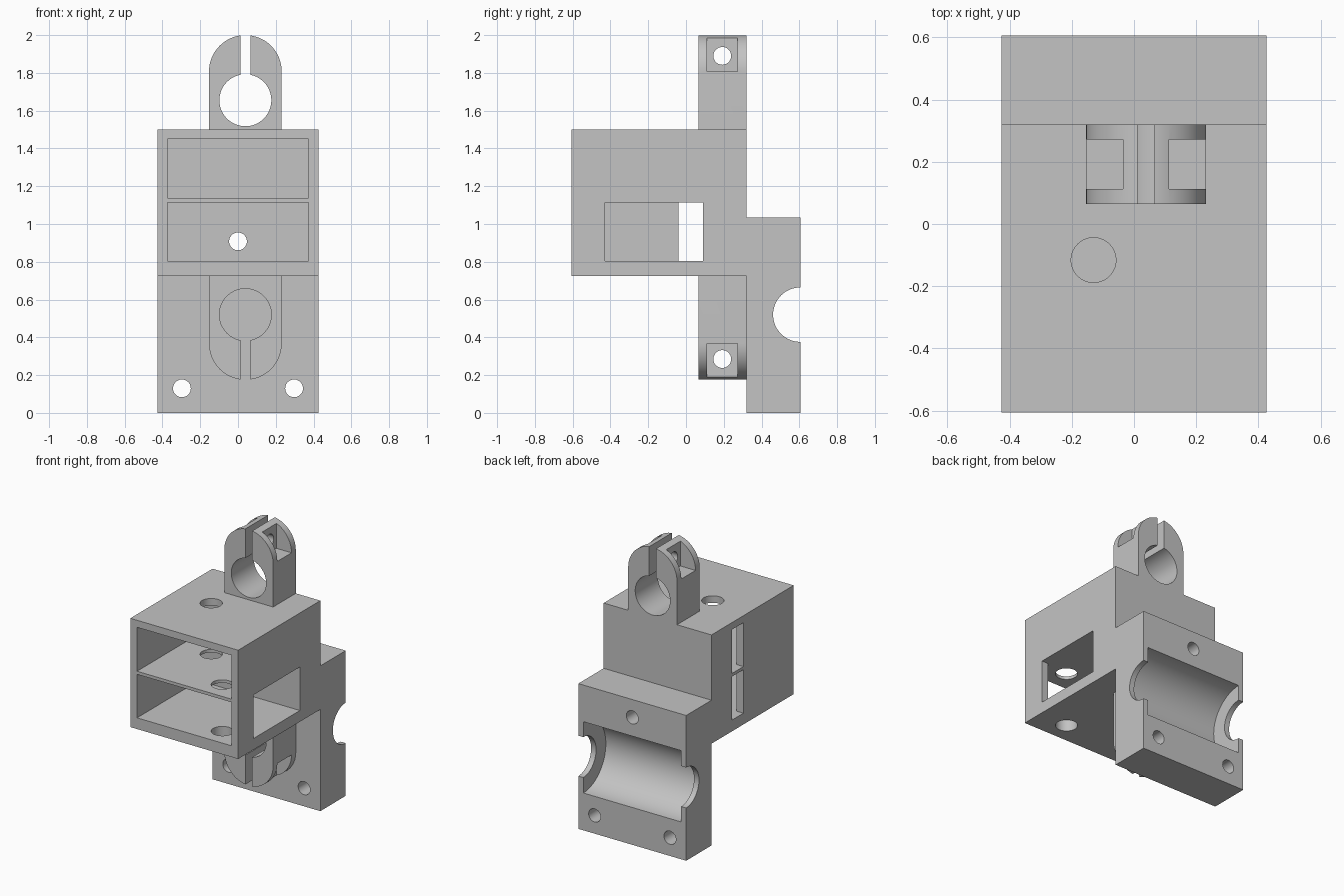
import bpy, bmesh, math
from mathutils import Matrix, Vector

cube = bpy.data.objects.get("Cube")
if cube:
    bpy.data.objects.remove(cube, do_unlink=True)

grey = bpy.data.materials.new("plain grey")
grey.use_nodes = True
grey.diffuse_color = (0.55, 0.55, 0.55, 1)
grey.node_tree.nodes["Principled BSDF"].inputs["Base Color"].default_value = grey.diffuse_color


def finish(name, bm):
    bmesh.ops.recalc_face_normals(bm, faces=bm.faces)
    mesh = bpy.data.meshes.new(name)
    bm.to_mesh(mesh)
    bm.free()
    mesh.materials.append(grey)
    obj = bpy.data.objects.new(name, mesh)
    bpy.context.scene.collection.objects.link(obj)
    return obj


def box(name, x, y, z):
    """Box from three (low, high) ranges."""
    bm = bmesh.new()
    bmesh.ops.create_cube(bm, size=1)
    for v in bm.verts:
        v.co = Vector([sum(r) / 2 + c * (r[1] - r[0]) for c, r in zip(v.co, (x, y, z))])
    return finish(name, bm)


def rod(name, axis, centre, radius, length):
    """Cylinder along the given axis."""
    turn = {"X": Matrix.Rotation(math.pi / 2, 4, "Y"),
            "Y": Matrix.Rotation(math.pi / 2, 4, "X"),
            "Z": Matrix.Identity(4)}[axis]
    bm = bmesh.new()
    bmesh.ops.create_cone(bm, cap_ends=True, segments=64, radius1=radius, radius2=radius,
                          depth=length, matrix=Matrix.Translation(centre) @ turn)
    return finish(name, bm)


def prism(name, profile, axis, low, high):
    """Extrude a profile: (y, z) points along X or (x, z) points along Y."""
    bm = bmesh.new()
    place = (lambda p: (low, *p)) if axis == "X" else (lambda p: (p[0], low, p[1]))
    face = bm.faces.new([bm.verts.new(place(p)) for p in profile])
    new = bmesh.ops.extrude_face_region(bm, geom=[face])["geom"]
    step = Vector((high - low, 0, 0) if axis == "X" else (0, high - low, 0))
    bmesh.ops.translate(bm, vec=step, verts=[g for g in new if isinstance(g, bmesh.types.BMVert)])
    return finish(name, bm)


def combine(target, tool, operation="DIFFERENCE"):
    mod = target.modifiers.new("join", "BOOLEAN")
    mod.operation, mod.solver, mod.object = operation, "EXACT", tool
    bpy.context.view_layer.objects.active = target
    bpy.ops.object.modifier_apply(modifier=mod.name)
    bpy.data.objects.remove(tool, do_unlink=True)


HALF, FRONT, MID, BACK = 0.425, -0.605, 0.32, 0.605
MX = 0.039   # clamp centre in x


def clamp(name, base, way, height, y_back):
    """Split rod clamp standing on base, pointing up (way 1) or down (way -1)."""
    r = 0.1925
    at = lambda h: base + way * h
    span = lambda a, b: sorted((at(a), at(b)))
    arc = height - r
    outline = [(MX - r, at(-0.02)), (MX + r, at(-0.02))]
    outline += [(MX + r * math.cos(i * math.pi / 32), at(arc + r * math.sin(i * math.pi / 32)))
                for i in range(33)]
    obj = prism(name, outline, "Y", 0.065, y_back)
    bore = height - 0.345
    combine(obj, rod("bore", "Y", (MX, 0.2, at(bore)), 0.1375, 1))
    combine(obj, box("slit", (MX - 0.027, MX + 0.027), (-0.2, 0.6), span(bore, height + 0.1)))
    # Nut pockets on both cheeks and the bolt hole through them
    for side in (-1, 1):
        xs = sorted((MX + side * 0.074, MX + side * 0.4))
        combine(obj, box("pocket", xs, (0.112, 0.272), span(arc, height + 0.1)))
    combine(obj, rod("bolt", "X", (MX, 0.192, at(height - 0.11)), 0.047, 1))
    return obj


# Housing and rear block as one stepped side profile
bracket = prism("bracket_body", [(FRONT, 0.725), (MID, 0.725), (MID, 0), (BACK, 0),
                                 (BACK, 1.035), (MID, 1.035), (MID, 1.5), (FRONT, 1.5)],
                "X", -HALF, HALF)
combine(bracket, clamp("upper_clamp", 1.5, 1, 0.5, MID), "UNION")
combine(bracket, clamp("lower_clamp", 0.725, -1, 0.55, MID + 0.01), "UNION")

# Two front compartments, each with a narrow slot in the right wall
for zs in ((0.805, 1.115), (1.137, 1.45)):
    combine(bracket, box("compartment", (-0.372, 0.372), (-0.8, 0.09), zs))
    combine(bracket, box("side_slot", (-0.6, -0.3), (-0.04, 0.09), zs))
# Window in the left wall of the lower compartment
combine(bracket, box("window", (0.3, 0.6), (-0.43, 0.09), (0.805, 1.115)))

# Cable holes: roof and shelf, then shelf and floor
combine(bracket, rod("cable_hole", "Z", (-0.13, -0.116, 1.35), 0.072, 0.6))
combine(bracket, rod("cable_hole", "Z", (0.195, -0.455, 0.95), 0.072, 0.6))

# Bearing seat in the rear block with narrower end openings
combine(bracket, rod("bearing_seat", "X", (0, BACK, 0.52), 0.254, 0.772))
combine(bracket, rod("shaft_opening", "X", (0, BACK, 0.52), 0.144, 1))

# Screw holes through the rear block
for x, z in ((0, 0.908), (-0.297, 0.13), (0.297, 0.13)):
    combine(bracket, rod("screw_hole", "Y", (x, 0.4, z), 0.047, 0.8))

bpy.ops.object.select_all(action="DESELECT")
bracket.select_set(True)
bpy.context.view_layer.objects.active = bracket
bpy.ops.object.shade_smooth_by_angle(angle=math.radians(25))
